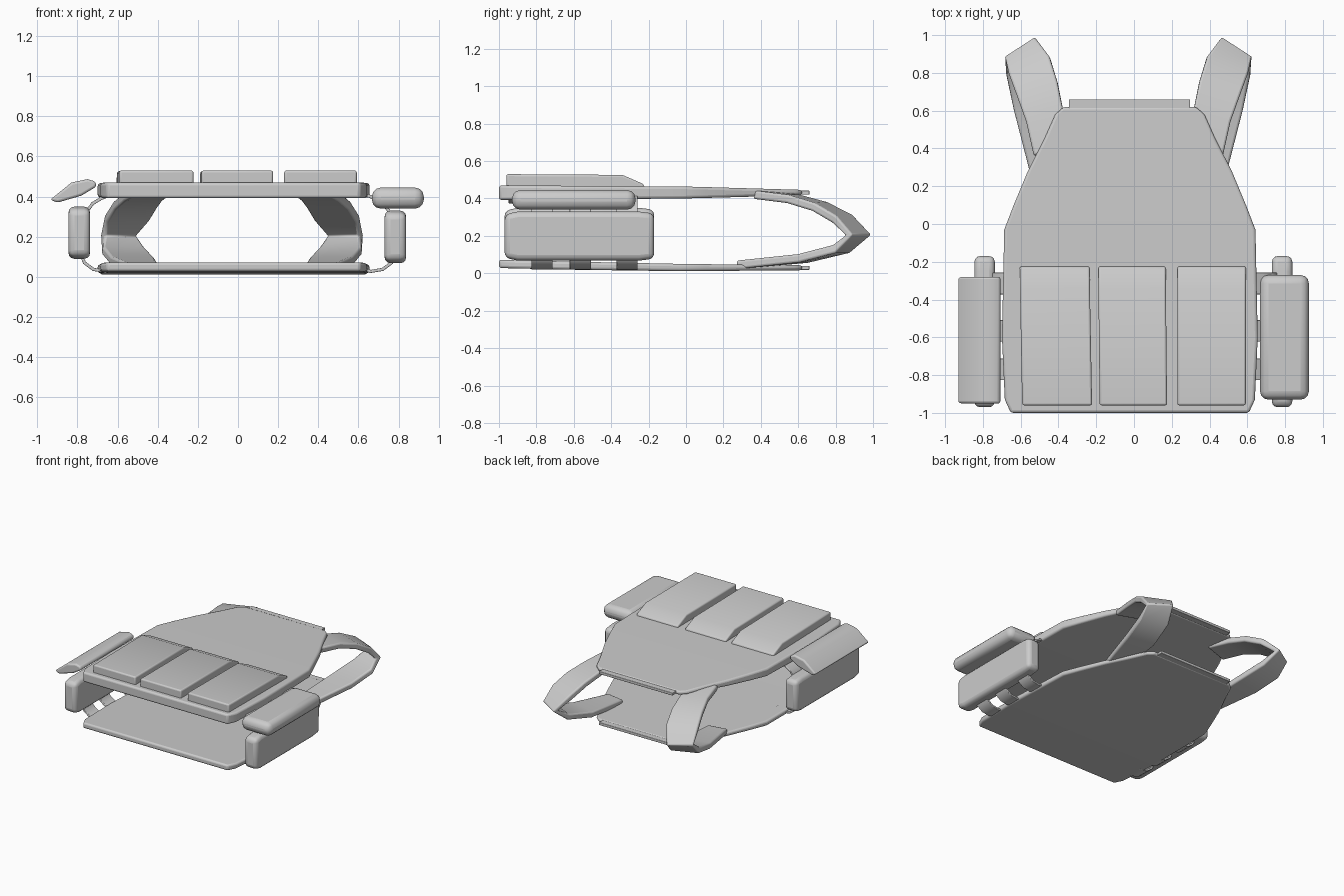
import bpy
import bmesh
from mathutils import Vector

if "Cube" in bpy.data.objects:
    bpy.data.objects.remove(bpy.data.objects["Cube"])

grey = bpy.data.materials.new("plain grey")
grey.use_nodes = True
GREY = (0.6, 0.6, 0.6, 1)
grey.diffuse_color = GREY
grey.node_tree.nodes["Principled BSDF"].inputs["Base Color"].default_value = GREY


def loft(name, rings, bevel, segments=3):
    """Skin a row of rings, cap the ends and round the edges."""
    bm = bmesh.new()
    rows = [[bm.verts.new(p) for p in ring] for ring in rings]
    n = len(rows[0])
    for a, b in zip(rows, rows[1:]):
        for i in range(n):
            j = (i + 1) % n
            bm.faces.new((a[i], a[j], b[j], b[i]))
    bm.faces.new(rows[0])
    bm.faces.new(rows[-1])
    bmesh.ops.recalc_face_normals(bm, faces=bm.faces)
    mesh = bpy.data.meshes.new(name)
    bm.to_mesh(mesh)
    bm.free()
    obj = bpy.data.objects.new(name, mesh)
    bpy.context.collection.objects.link(obj)
    mesh.materials.append(grey)
    mod = obj.modifiers.new("rounding", "BEVEL")
    mod.width = bevel
    mod.segments = segments
    mod.limit_method = "ANGLE"
    mod.angle_limit = 0.6
    bpy.ops.object.select_all(action="DESELECT")
    obj.select_set(True)
    bpy.context.view_layer.objects.active = obj
    bpy.ops.object.shade_smooth_by_angle(angle=0.7)
    return obj


def slab(name, rows, bevel):
    """Rows of (y, left x, right x, bottom z, top z)."""
    return loft(name, [[(l, y, b), (r, y, b), (r, y, t), (l, y, t)]
                       for y, l, r, b, t in rows], bevel)


def band(name, pairs, thick, bevel):
    """Strap between pairs of edge points, with thickness."""
    pairs = [(Vector(a), Vector(b)) for a, b in pairs]
    mids = [(a + b) / 2 for a, b in pairs]
    rings = []
    for i, (a, b) in enumerate(pairs):
        along = mids[min(i + 1, len(mids) - 1)] - mids[max(i - 1, 0)]
        off = along.cross(b - a).normalized() * thick / 2
        rings.append((a - off, b - off, b + off, a + off))
    return loft(name, rings, bevel)


# Body panels share one outline: y and half width
CX = -0.022
outline = [(-1, 0.63), (-0.93, 0.662), (-0.6, 0.677), (-0.03, 0.665), (0.1, 0.615),
           (0.28, 0.54), (0.45, 0.453), (0.58, 0.395), (0.62, 0.35)]


def blend(y, stops):
    for (y0, v0), (y1, v1) in zip(stops, stops[1:]):
        if y <= y1:
            return v0 + (v1 - v0) * (y - y0) / (y1 - y0)
    return stops[-1][1]


def panel(name, low, high):
    slab(name, [(y, CX - w, CX + w, blend(y, low), blend(y, high))
                for y, w in outline], 0.014)


panel("front_panel", [(-1, 0.392), (0, 0.4), (0.62, 0.417)],
      [(-1, 0.47), (0, 0.464), (0.62, 0.446)])
panel("back_panel", [(-1, 0.028), (-0.2, 0.01), (0.62, 0.016)],
      [(-1, 0.072), (-0.2, 0.052), (0.62, 0.043)])

# Thin neck lips
for name, z in (("front_neck_lip", 0.42), ("back_neck_lip", 0.018)):
    slab(name, [(0.58, -0.345, 0.297, z, z + 0.022),
                (0.66, -0.345, 0.297, z, z + 0.022)], 0.004)

# Three chest pouches with sloping upper ends
for name, left, right, skew in (("right", -0.592, -0.222, 0.013),
                                ("middle", -0.182, 0.175, 0.007),
                                ("left", 0.23, 0.592, 0)):
    slab(name + "_chest_pouch",
         [(y, left - s * skew, right - s * skew, 0.455, top)
          for y, s, top in ((-0.96, 0, 0.53), (-0.34, 0.9, 0.526), (-0.225, 1, 0.476))],
         0.024)

# Side pouches
for name, left, right, low, high in (("left", 0.73, 0.838, 0.068, 0.33),
                                     ("right", -0.845, -0.737, 0.09, 0.35)):
    slab(name + "_side_pouch",
         [(y, left, right, low + d, high - d)
          for y, d in ((-0.97, 0.015), (-0.9, 0), (-0.25, 0), (-0.17, 0.01))], 0.03)

# Upper side pouches: one level, one tilted
slab("left_upper_pouch", [(y, 0.667, 0.926, 0.34, 0.445) for y in (-0.93, -0.27)], 0.045)
tilted = [(-0.935, 0.385), (-0.9, 0.37), (-0.78, 0.405), (-0.705, 0.45),
          (-0.71, 0.475), (-0.75, 0.487), (-0.83, 0.47)]
loft("right_upper_pouch", [[(x, y, z) for x, z in tilted] for y in (-0.95, -0.28)], 0.012)

# Side webbing, three strips above and below on each side
upper = [(0.61, 0.42), (0.68, 0.392), (0.725, 0.365), (0.75, 0.33), (0.76, 0.29)]
lower = [(0.6, 0.05), (0.66, 0.027), (0.72, 0.037), (0.765, 0.07), (0.785, 0.12)]
for side, s in (("left", 1), ("right", -1)):
    for i, y in enumerate((-0.77, -0.565, -0.315)):
        for level, path in (("upper", upper), ("lower", lower)):
            band(f"{side}_{level}_webbing_{i + 1}",
                 [((s * x, y - 0.057, z), (s * x, y + 0.057, z)) for x, z in path],
                 0.016, 0.004)

# Shoulder straps: inner and outer edge points from front to back
strap = [((0.28, 0.42, 0.425), (0.47, 0.36, 0.42)),
         ((0.315, 0.6, 0.4), (0.51, 0.54, 0.398)),
         ((0.345, 0.75, 0.36), (0.56, 0.68, 0.355)),
         ((0.385, 0.88, 0.295), (0.6, 0.79, 0.29)),
         ((0.455, 0.975, 0.205), (0.615, 0.87, 0.205)),
         ((0.41, 0.87, 0.13), (0.615, 0.79, 0.13)),
         ((0.36, 0.65, 0.078), (0.575, 0.6, 0.08)),
         ((0.34, 0.3, 0.047), (0.49, 0.27, 0.045))]
for side, s in (("left", 1), ("right", -1)):
    band(side + "_shoulder_strap",
         [[(-0.03 + s * (x + 0.03), y, z) for x, y, z in pair] for pair in strap],
         0.045, 0.018)
